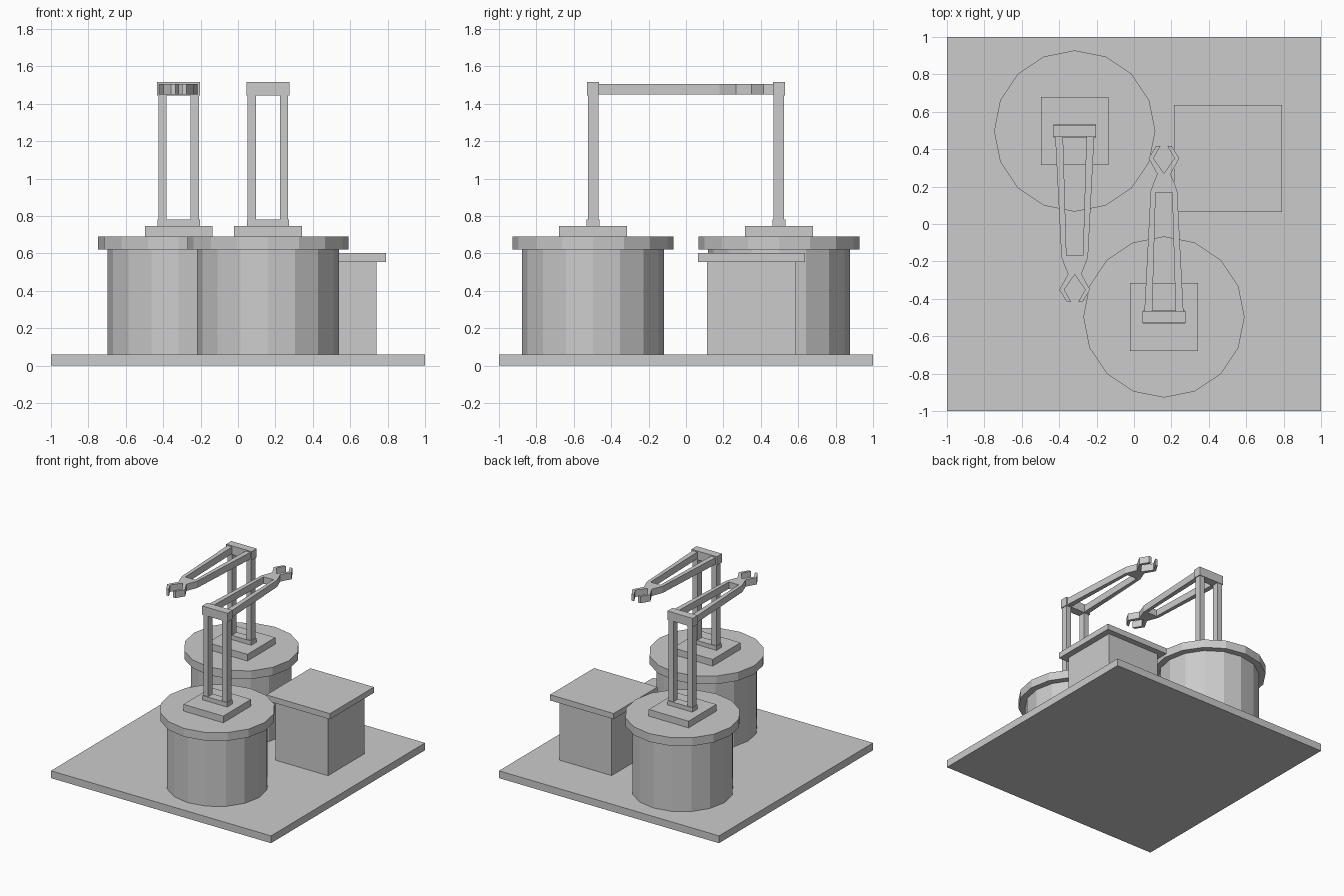
import bpy, bmesh
from math import pi, cos, sin
from mathutils import Matrix

if "Cube" in bpy.data.objects:
    bpy.data.objects.remove(bpy.data.objects["Cube"])


def prism(name, outline, z0, z1, matrix=Matrix()):
    """Extrude a flat outline from z0 up to z1."""
    bm = bmesh.new()
    face = bm.faces.new([bm.verts.new((x, y, z0)) for x, y in outline])
    top = bmesh.ops.extrude_face_region(bm, geom=[face])
    verts = [g for g in top["geom"] if isinstance(g, bmesh.types.BMVert)]
    bmesh.ops.translate(bm, verts=verts, vec=(0, 0, z1 - z0))
    bmesh.ops.recalc_face_normals(bm, faces=bm.faces[:])
    mesh = bpy.data.meshes.new(name)
    bm.to_mesh(mesh)
    bm.free()
    obj = bpy.data.objects.new(name, mesh)
    obj.matrix_world = matrix
    bpy.context.collection.objects.link(obj)
    return obj


def rect(x, y, hx, hy):
    return [(x - hx, y - hy), (x + hx, y - hy), (x + hx, y + hy), (x - hx, y + hy)]


def ring(r, n=16):
    return [(r * cos(2 * pi * i / n), r * sin(2 * pi * i / n)) for i in range(n)]


# Right half of the forked arm and gripper, from the elbow to the claw and back
half_outer = [(0.063, 0.015), (0.105, 0.015), (0.071, 0.675),
              (0.036, 0.765), (0.082, 0.848), (0.041, 0.915)]
half_claw = [(0.018, 0.915), (0.056, 0.848)]
right = half_outer + half_claw
arm_outline = (right + [(0, 0.768)] + [(-x, y) for x, y in reversed(right)]
               + [(-0.044, 0.665), (0.044, 0.665)])


def robot(prefix, x, y, angle):
    m = Matrix.Translation((x, y, 0)) @ Matrix.Rotation(angle, 4, "Z")
    # Drum pedestal with overhanging lid and mounting plate
    prism(prefix + "_pedestal", ring(0.38), 0.06, 0.622, m)
    prism(prefix + "_pedestal_lid", ring(0.431), 0.622, 0.69, m)
    prism(prefix + "_mount_plate", rect(0, 0, 0.181, 0.181), 0.69, 0.745, m)
    # Upright frame
    prism(prefix + "_foot_bar", rect(0, 0, 0.113, 0.034), 0.745, 0.78, m)
    for side, s in (("left", -1), ("right", 1)):
        prism(f"{prefix}_{side}_post", rect(s * 0.086, 0, 0.022, 0.028), 0.775, 1.45, m)
    prism(prefix + "_elbow_bar", rect(0, 0, 0.115, 0.033), 1.443, 1.515, m)
    # Horizontal arm with gripper
    prism(prefix + "_arm", arm_outline, 1.45, 1.506, m)


# Floor slab
prism("floor_slab", rect(0, 0, 1, 1), 0, 0.06)

# Two robots facing opposite ways
robot("front_robot", 0.16, -0.497, 0)
robot("back_robot", -0.317, 0.497, pi)

# Work table
prism("table_body", rect(0.502, 0.35, 0.238, 0.238), 0.06, 0.555)
prism("table_top", rect(0.502, 0.35, 0.289, 0.286), 0.555, 0.602)
